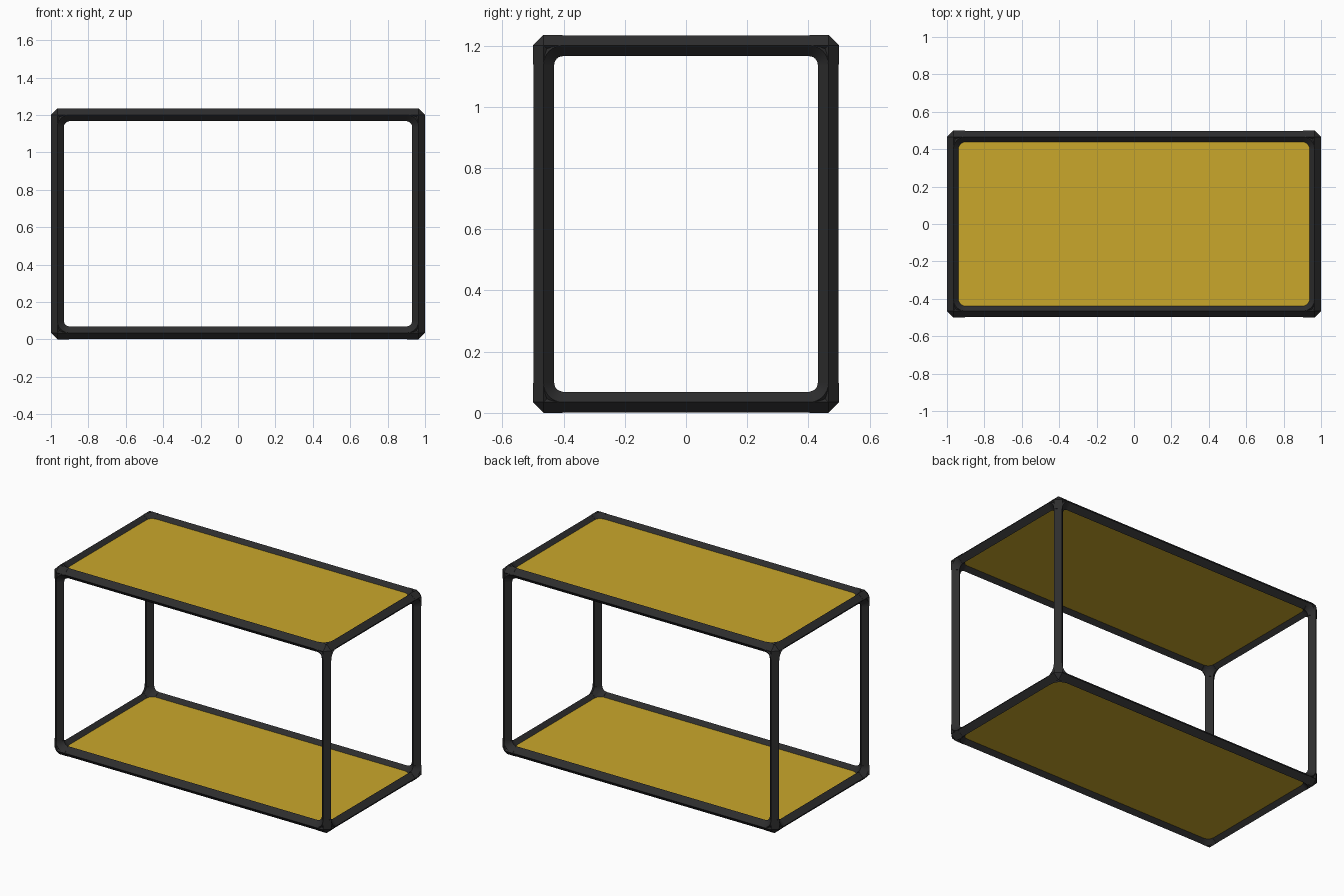
import bpy, bmesh, math
from itertools import product
from mathutils import Vector

cube = bpy.data.objects.get("Cube")
if cube:
    bpy.data.objects.remove(cube, do_unlink=True)


def material(name, rgb):
    m = bpy.data.materials.new(name)
    m.use_nodes = True
    m.diffuse_color = (*rgb, 1)
    m.node_tree.nodes["Principled BSDF"].inputs["Base Color"].default_value = (*rgb, 1)
    return m


BLACK = material("charcoal black", (0.026, 0.026, 0.027))
YELLOW = material("mustard yellow", (0.59, 0.39, 0.024))

BAR_R, JOINT_R = 0.0335, 0.035          # half diagonals of the diamond sections
REACH = 0.062                           # joint arm length from the corner centre
CENTRE = Vector((0, 0, 0.6175))
HALF = Vector((1, 0.5, 0.6175)) - Vector((JOINT_R,) * 3)
AXES = [Vector((1, 0, 0)), Vector((0, 1, 0)), Vector((0, 0, 1))]


def finish(bm, name, mat, location):
    bmesh.ops.recalc_face_normals(bm, faces=bm.faces[:])
    mesh = bpy.data.meshes.new(name)
    bm.to_mesh(mesh)
    bm.free()
    mesh.materials.append(mat)
    obj = bpy.data.objects.new(name, mesh)
    obj.location = location
    bpy.context.collection.objects.link(obj)
    return obj


def sweep(bm, stations, r):
    """Skin diamond rings; each station is (centre, side direction, other direction)."""
    rings = [[bm.verts.new(c + d * r) for d in (u, v, -u, -v)] for c, u, v in stations]
    for a, b in zip(rings, rings[1:]):
        for i in range(4):
            j = (i + 1) % 4
            bm.faces.new((a[i], a[j], b[j], b[i]))
    bm.faces.new(rings[0])
    bm.faces.new(rings[-1])


# Straight diamond bars along the twelve edges of the frame
NAMES = ("long_rail", "side_rail", "post")
for k, axis in enumerate(AXES):
    u, v = AXES[(k + 1) % 3], AXES[(k + 2) % 3]
    length = HALF[k] - REACH + 0.01
    for su, sv in product((-1, 1), repeat=2):
        bm = bmesh.new()
        sweep(bm, [(axis * -length, u, v), (axis * length, u, v)], BAR_R)
        offset = u * su * HALF.dot(u) + v * sv * HALF.dot(v)
        finish(bm, NAMES[k], BLACK, CENTRE + offset)

# Corner joints: three arms, a faceted core and curved inner elbows
for signs in product((-1, 1), repeat=3):
    inward = [-a * s for a, s in zip(AXES, signs)]
    bm = bmesh.new()
    core = [bm.verts.new(d * s * JOINT_R) for d in inward for s in (-1, 1)]
    bmesh.ops.convex_hull(bm, input=core)
    for k in range(3):
        a, b, c = inward[k], inward[(k + 1) % 3], inward[(k + 2) % 3]
        sweep(bm, [(a * 0, b, c), (a * REACH, b, c)], JOINT_R)
        arc = []
        for i in range(9):
            t = math.pi / 2 * i / 8
            radial = -a * math.cos(t) - b * math.sin(t)
            arc.append(((a + b) * REACH + radial * REACH, radial, c))
        sweep(bm, arc, JOINT_R)
    place = CENTRE + Vector([s * h for s, h in zip(signs, HALF)])
    joint = finish(bm, "corner_joint", BLACK, place)
    bpy.ops.object.select_all(action="DESELECT")
    joint.select_set(True)
    bpy.context.view_layer.objects.active = joint
    bpy.ops.object.shade_smooth_by_angle(angle=math.radians(30))

# Two thin shelf panels set into the rails
for name, side in (("lower_shelf", -1), ("upper_shelf", 1)):
    bm = bmesh.new()
    bmesh.ops.create_cube(bm, size=2)
    bmesh.ops.scale(bm, vec=(HALF.x - 0.005, HALF.y - 0.005, 0.008), verts=bm.verts[:])
    finish(bm, name, YELLOW, CENTRE + Vector((0, 0, side * HALF.z)))
